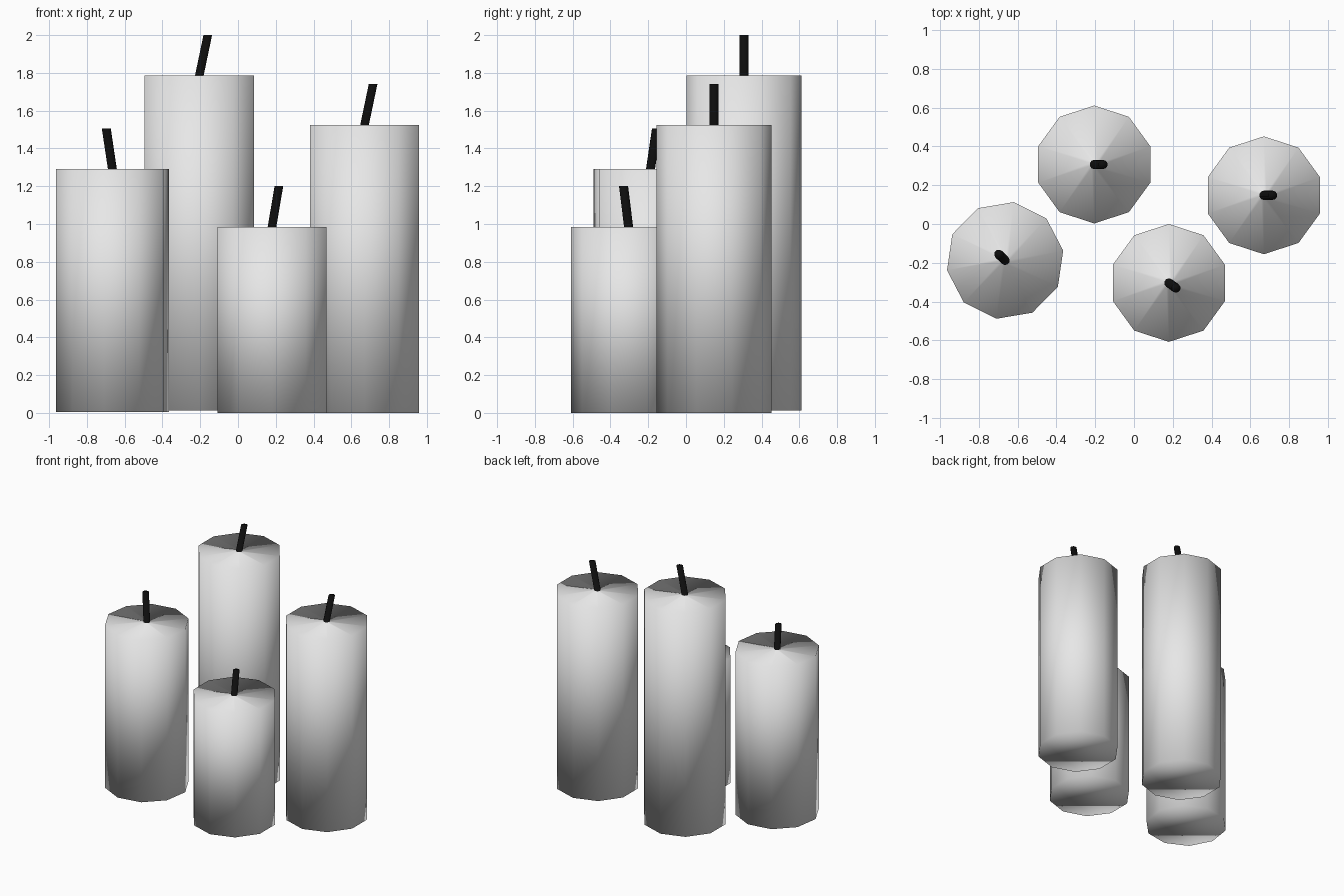
import bpy, bmesh
from math import sin, cos, radians, tau

cube = bpy.data.objects.get("Cube")
if cube:
    bpy.data.objects.remove(cube)

SIDES = 10
RADIUS = 0.304
WICK_RADIUS = 0.024
WICK_HEIGHT = 0.215
WICK_LEAN = 0.045


def make_material(name, value):
    mat = bpy.data.materials.new(name)
    mat.use_nodes = True
    colour = (value, value, value, 1)
    mat.diffuse_color = colour
    mat.node_tree.nodes["Principled BSDF"].inputs["Base Color"].default_value = colour
    return mat


wax = make_material("pale_grey_wax", 0.8)
black = make_material("black_wick", 0.004)


def ring(bm, radius, z, shift=0):
    """Ten-sided ring with one corner pointing along +y."""
    return [bm.verts.new((radius * sin(tau * i / SIDES) + shift,
                          radius * cos(tau * i / SIDES), z))
            for i in range(SIDES)]


def make_candle(name, x, y, bottom, top, turn):
    bm = bmesh.new()
    height = top - bottom
    # Base rim, top rim, wick root and leaning wick tip
    rings = [ring(bm, RADIUS, 0),
             ring(bm, RADIUS, height),
             ring(bm, WICK_RADIUS, height),
             ring(bm, WICK_RADIUS, height + WICK_HEIGHT, WICK_LEAN)]
    for level, (low, high) in enumerate(zip(rings, rings[1:])):
        for i in range(SIDES):
            j = (i + 1) % SIDES
            face = bm.faces.new((low[i], low[j], high[j], high[i]))
            face.material_index = 1 if level == 2 else 0
    bm.faces.new(rings[0])
    bm.faces.new(rings[-1]).material_index = 1
    bmesh.ops.recalc_face_normals(bm, faces=bm.faces)
    for face in bm.faces:
        face.smooth = True

    mesh = bpy.data.meshes.new(name)
    bm.to_mesh(mesh)
    bm.free()
    mesh.materials.append(wax)
    mesh.materials.append(black)
    obj = bpy.data.objects.new(name, mesh)
    obj.location = (x, y, bottom)
    obj.rotation_euler.z = radians(turn)
    bpy.context.collection.objects.link(obj)


# Four candles: same shape, different heights and turns
make_candle("tallest_candle_back", -0.205, 0.307, 0.012, 1.785, 0)
make_candle("tall_candle_left", 0.67, 0.148, 0.0, 1.525, 0)
make_candle("medium_candle_right", -0.665, -0.188, 0.006, 1.29, 135.6)
make_candle("short_candle_front", 0.18, -0.304, 0.0, 0.985, -36)
